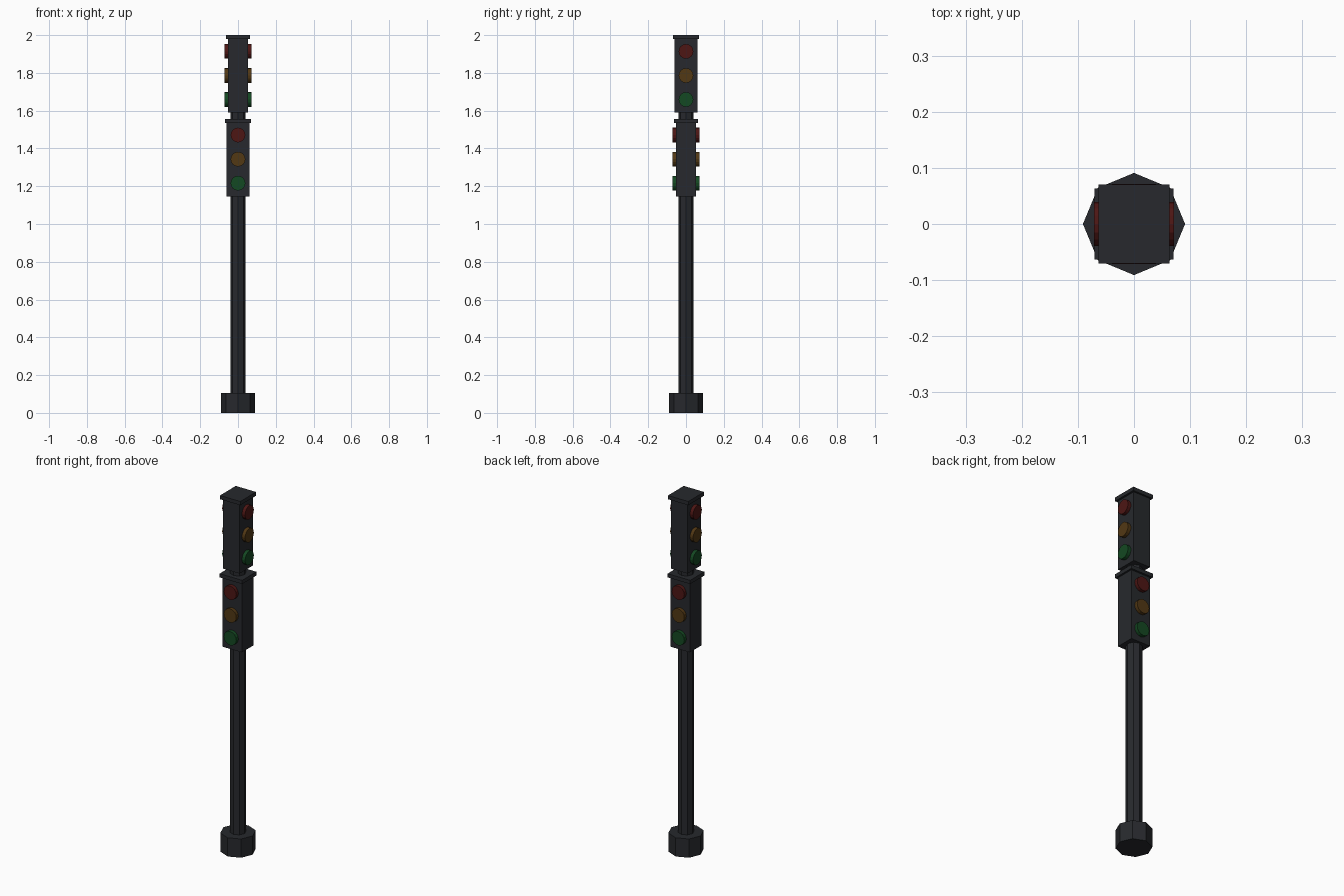
import bpy
from math import pi

if "Cube" in bpy.data.objects:
    bpy.data.objects.remove(bpy.data.objects["Cube"])


def material(name, rgb):
    m = bpy.data.materials.new(name)
    m.diffuse_color = (*rgb, 1)
    m.use_nodes = True
    m.node_tree.nodes["Principled BSDF"].inputs["Base Color"].default_value = m.diffuse_color
    return m


DARK = material("dark_metal", (0.02, 0.022, 0.026))
LAMPS = [("red", 0.325, material("red_glass", (0.075, 0.008, 0.007))),
         ("amber", 0.197, material("amber_glass", (0.085, 0.04, 0.007))),
         ("green", 0.07, material("green_glass", (0.007, 0.065, 0.016)))]


def finish(name, mat):
    ob = bpy.context.object
    ob.name = name
    ob.data.materials.append(mat)
    return ob


def box(name, sx, sy, z0, z1):
    bpy.ops.mesh.primitive_cube_add(size=1, location=(0, 0, (z0 + z1) / 2))
    ob = finish(name, DARK)
    ob.scale = (sx, sy, z1 - z0)
    return ob


def octagon(name, r, z0, z1):
    bpy.ops.mesh.primitive_cylinder_add(vertices=8, radius=r, depth=z1 - z0,
                                        location=(0, 0, (z0 + z1) / 2))
    return finish(name, DARK)


# Foot and pole (the pole shows again as a neck between the two heads)
octagon("base", 0.091, 0, 0.105)
octagon("pole", 0.041, 0.105, 1.60)


def signal_head(prefix, z, along_x):
    """Housing, cap and lamps on two opposite sides, facing x or y."""
    def size(w, d):
        return (d, w) if along_x else (w, d)
    box(prefix + "_housing", *size(0.12, 0.104), z, z + 0.395)
    box(prefix + "_cap", *size(0.14, 0.126), z + 0.39, z + 0.411)
    for colour, dz, mat in LAMPS:
        for side, s in (("a", -1), ("b", 1)):
            off = s * 0.06
            loc = (off, 0, z + dz) if along_x else (0, off, z + dz)
            rot = (0, pi / 2, 0) if along_x else (pi / 2, 0, 0)
            bpy.ops.mesh.primitive_cylinder_add(vertices=16, radius=0.039, depth=0.022,
                                                location=loc, rotation=rot)
            finish(f"{prefix}_{colour}_lamp_{side}", mat)


# Lower head faces front and back, upper head faces left and right
signal_head("lower", 1.146, False)
signal_head("upper", 1.589, True)
